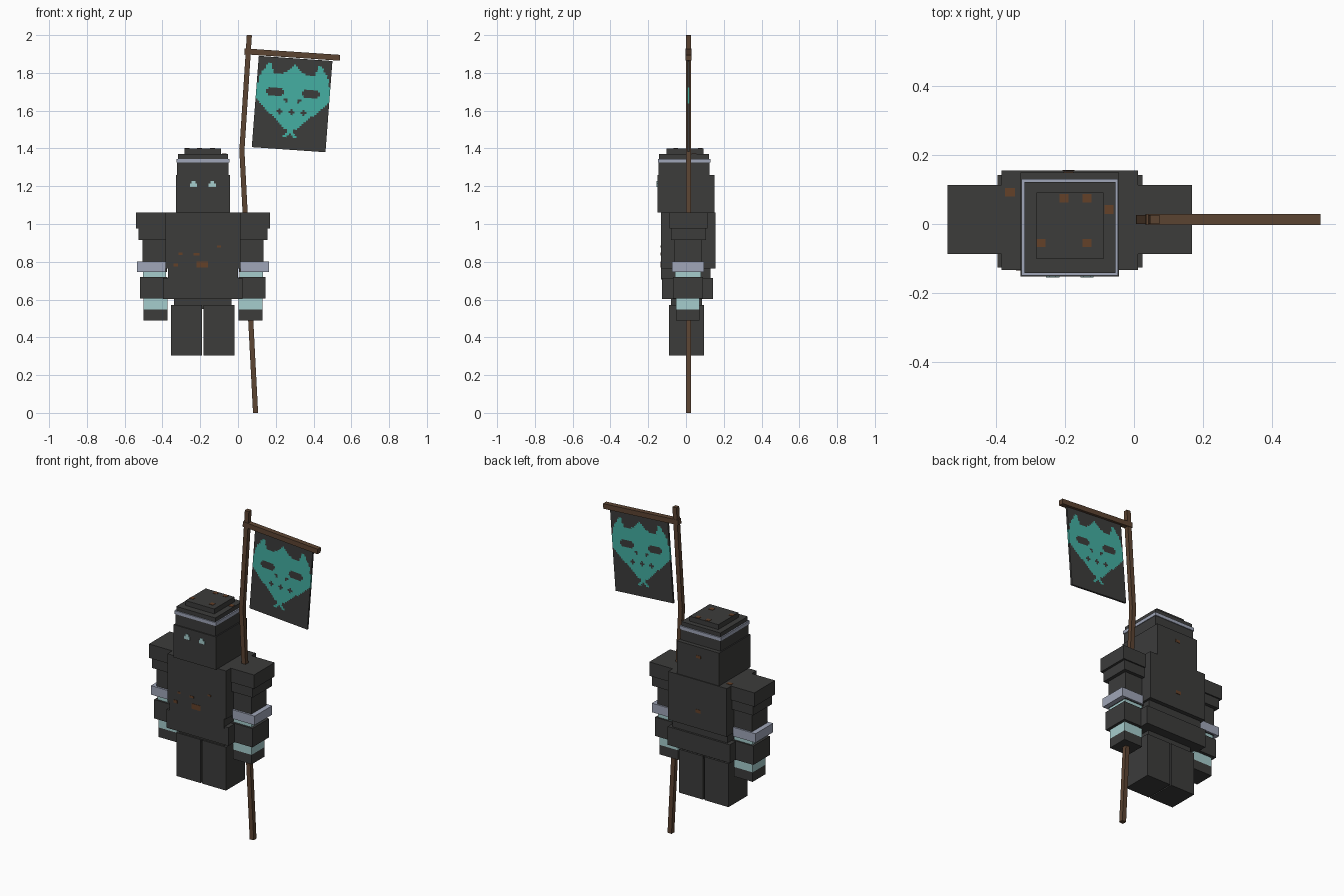
import bpy, bmesh
from mathutils import Vector, Matrix

if "Cube" in bpy.data.objects:
    bpy.data.objects.remove(bpy.data.objects["Cube"], do_unlink=True)


def material(name, rgb):
    m = bpy.data.materials.new(name)
    m.use_nodes = True
    m.diffuse_color = (*rgb, 1)
    bsdf = next(n for n in m.node_tree.nodes if n.type == 'BSDF_PRINCIPLED')
    bsdf.inputs["Base Color"].default_value = (*rgb, 1)
    return m


DARK = material("charcoal", (0.045, 0.045, 0.044))
STEEL = material("pale steel", (0.35, 0.38, 0.48))
ICE = material("ice blue", (0.38, 0.61, 0.61))
WOOD = material("brown wood", (0.107, 0.058, 0.032))
RUST = material("rust", (0.127, 0.052, 0.022))
TEAL = material("teal", (0.058, 0.43, 0.36))


def finish(name, bm, *mats):
    me = bpy.data.meshes.new(name)
    bm.to_mesh(me)
    bm.free()
    for m in mats:
        me.materials.append(m)
    ob = bpy.data.objects.new(name, me)
    bpy.context.collection.objects.link(ob)
    return ob


def box(name, xs, ys, zs, mat):
    """Box from its extents along each axis."""
    lo, hi = (Vector(p) for p in zip(xs, ys, zs))
    bm = bmesh.new()
    bmesh.ops.create_cube(bm, size=1)
    for v in bm.verts:
        v.co = (lo + hi) / 2 + v.co * (hi - lo)
    return finish(name, bm, mat)


def beam(name, a, b, width):
    """Square wooden beam between two points in the banner plane."""
    a, b = (Vector((p[0], 0.013, p[1])) for p in (a, b))
    d = (b - a).normalized()
    side = Vector((0, 1, 0))
    rot = Matrix((d.cross(side), side, d)).transposed()
    bm = bmesh.new()
    bmesh.ops.create_cube(bm, size=1)
    for v in bm.verts:
        v.co = (a + b) / 2 + rot @ Vector((v.co.x * width, v.co.y * width,
                                           v.co.z * (b - a).length))
    return finish(name, bm, WOOD)


CX = -0.186    # middle of the body


def centred(name, half, ys, zs, mat=DARK):
    return box(name, (CX - half, CX + half), ys, zs, mat)


# Head, hood and stepped hat
centred("head", 0.143, (-0.152, 0.15), (1.06, 1.26))
centred("head_top", 0.136, (-0.145, 0.125), (1.26, 1.325))
centred("hat_band", 0.14, (-0.149, 0.13), (1.325, 1.345), STEEL)
centred("hat_brim", 0.132, (-0.142, 0.122), (1.345, 1.37))
centred("hat_crown", 0.097, (-0.102, 0.092), (1.37, 1.4))

# Torso, belt and hips
centred("chest", 0.198, (-0.133, 0.155), (0.765, 1.06))
centred("waist", 0.185, (-0.133, 0.13), (0.705, 0.765))
centred("belt", 0.21, (-0.127, 0.142), (0.603, 0.715))
centred("hips", 0.152, (-0.08, 0.085), (0.55, 0.605))

# Arm pieces: inner and outer offset, depth range, height range
ARM = [
    ("shoulder_top", (0.196, 0.355), (-0.087, 0.113), (0.975, 1.06), DARK),
    ("shoulder_step", (0.196, 0.341), (-0.08, 0.105), (0.915, 0.975), DARK),
    ("upper_arm", (0.19, 0.32), (-0.062, 0.085), (0.745, 0.915), DARK),
    ("arm_band", (0.199, 0.35), (-0.074, 0.095), (0.747, 0.802), STEEL),
    ("elbow", (0.195, 0.318), (-0.058, 0.08), (0.72, 0.747), ICE),
    ("forearm", (0.188, 0.332), (-0.07, 0.09), (0.605, 0.72), DARK),
    ("wrist", (0.188, 0.315), (-0.053, 0.072), (0.548, 0.605), ICE),
    ("hand", (0.188, 0.315), (-0.053, 0.072), (0.49, 0.548), DARK),
]
for side, s in (("left", 1), ("right", -1)):
    for part, xs, ys, zs, mat in ARM:
        box(f"{side}_{part}", sorted(CX + s * x for x in xs), ys, zs, mat)
    # Leg
    box(f"{side}_leg", sorted(CX + s * x for x in (0.004, 0.168)),
        (-0.09, 0.095), (0.305, 0.57), DARK)
    # Eye: wide lower part with a small raised middle
    ex = CX + s * 0.05
    box(f"{side}_eye", (ex - 0.019, ex + 0.019), (-0.156, -0.15), (1.195, 1.214), ICE)
    box(f"{side}_eye_top", (ex - 0.01, ex + 0.01), (-0.156, -0.15), (1.214, 1.227), ICE)


def patch(axis, at, a, b, w, h):
    """Thin rust patch facing along an axis, centred at a, b."""
    ra, rb, rt = (a - w / 2, a + w / 2), (b - h / 2, b + h / 2), (at - 0.002, at + 0.002)
    box("rust_patch", ra, *((rb, rt) if axis == "z" else (rt, rb)), RUST)


for x, z, w, h in [(-0.19, 0.785, 0.06, 0.032), (-0.22, 0.84, 0.03, 0.012),
                   (-0.305, 0.843, 0.02, 0.012), (-0.33, 0.783, 0.025, 0.018),
                   (-0.1, 0.88, 0.02, 0.01)]:
    patch("y", -0.133, x, z, w, h)
patch("y", 0.155, -0.19, 0.87, 0.035, 0.02)
patch("y", 0.15, -0.19, 1.2, 0.03, 0.016)
for x, y in [(-0.203, 0.075), (-0.136, 0.075), (-0.27, -0.055), (-0.136, -0.055)]:
    patch("z", 1.4, x, y, 0.026, 0.024)
patch("z", 1.37, -0.073, 0.042, 0.026, 0.026)
patch("z", 1.06, -0.36, 0.092, 0.03, 0.024)

# Bent pole and crossbar
beam("pole_lower", (0.093, 0.0), (0.02, 1.4), 0.027)
beam("pole_upper", (0.02, 1.38), (0.06, 2.0), 0.027)
beam("crossbar", (0.034, 1.914), (0.54, 1.88), 0.031)

# Emblem outline: half width against depth, both on a 73 by 90 cloth
OUTLINE = [(0, 6), (7.5, 14), (19.5, 17), (24, 5), (27, 8), (33, 16),
           (36, 28), (36, 42), (4.5, 71), (0, 71)]
DOTS = [(6.5, 41.6), (11.5, 53), (0, 53)]


def inside(h, y):
    hit = False
    for (ax, ay), (bx, by) in zip(OUTLINE, OUTLINE[1:] + OUTLINE[:1]):
        if (ay > y) != (by > y) and h < ax + (y - ay) * (bx - ax) / (by - ay):
            hit = not hit
    return hit


def in_emblem(h, y):
    if 71 <= y < 79:                          # crossed tail
        return abs(h - abs(y - 72)) < 2.3
    eye = 9.5 < h < 26 and 29 < y < 38
    corner = (h < 11.5 or h > 24) and (y < 31 or y > 36)
    dot = any(abs(h - a) + abs(y - b) < 2.4 for a, b in DOTS)
    return inside(h, y) and not dot and (not eye or corner)


# Banner cloth with the emblem picked out on a fine grid
bm = bmesh.new()
bmesh.ops.create_grid(bm, x_segments=37, y_segments=45, size=0.5)
reach = 2 * max(v.co.x for v in bm.verts)
for f in bm.faces:
    c = f.calc_center_median() / reach
    f.material_index = int(in_emblem(abs(c.x) * 73, (0.5 - c.y) * 90))
corner, across, down = Vector((0.11, 0.013, 1.89)), Vector((0.39, 0, -0.027)), Vector((-0.037, 0, -0.483))
for v in bm.verts:
    c = v.co / reach
    v.co = corner + across * (c.x + 0.5) + down * (0.5 - c.y)
banner = finish("banner", bm, DARK, TEAL)
solid = banner.modifiers.new("thickness", 'SOLIDIFY')
solid.thickness = 0.012
solid.offset = 0
